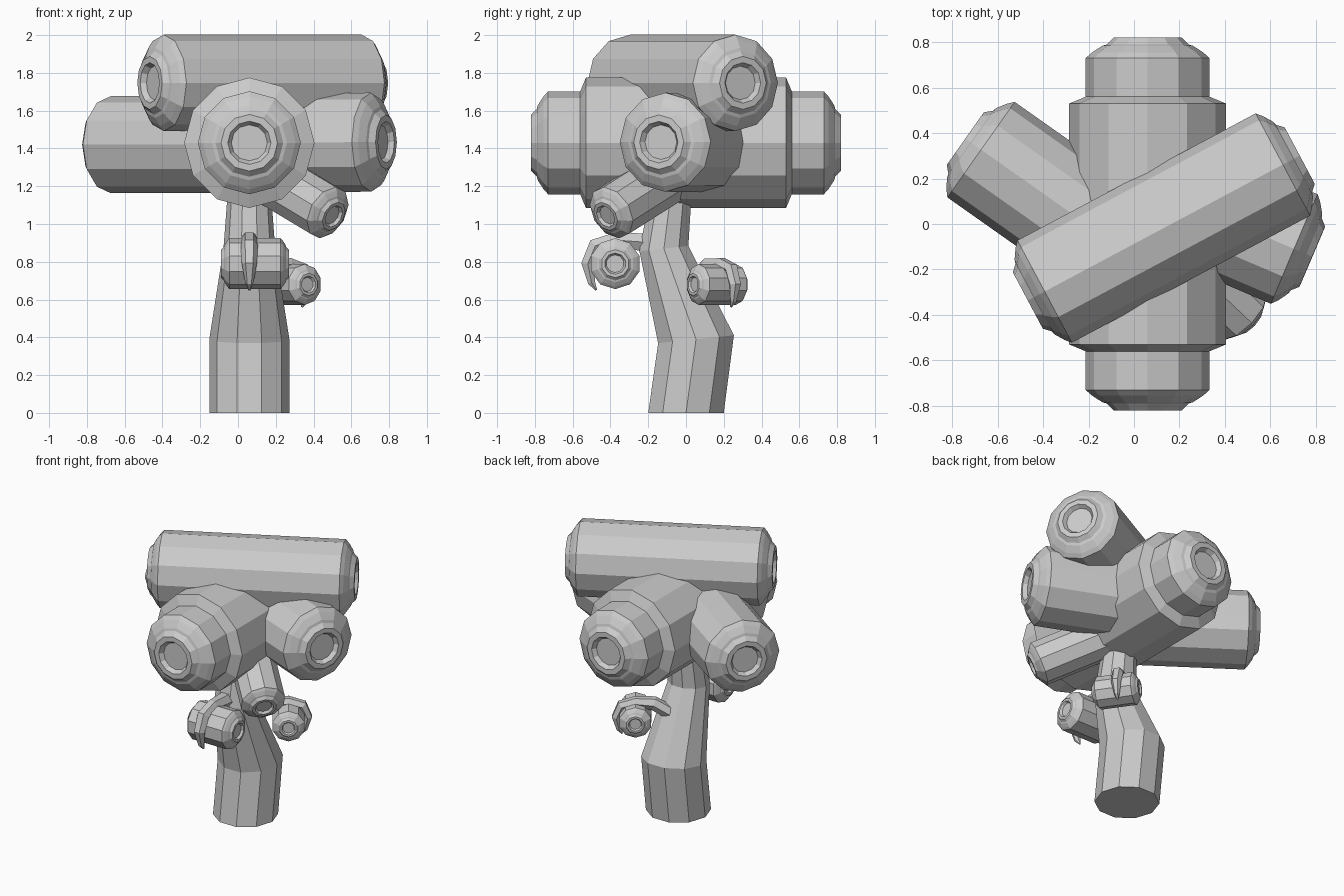
import bpy, bmesh, math
from mathutils import Vector

if "Cube" in bpy.data.objects:
    bpy.data.objects.remove(bpy.data.objects["Cube"])

# Stepped end cap: (radius, height) as multiples of the branch radius
CAP = [(1, 0), (.9, .09), (.73, .2), (.66, .22), (.55, .33), (.42, .33), (.35, .22), (0, .22)]


def loft(name, rings):
    """Skin a list of closed rings (equal point counts) and close both ends."""
    bm = bmesh.new()
    loops = [[bm.verts.new(p) for p in r] for r in rings]
    n = len(loops[0])
    for a, b in zip(loops, loops[1:]):
        for i in range(n):
            j = (i + 1) % n
            bm.faces.new((a[i], a[j], b[j], b[i]))
    bm.faces.new(loops[0][::-1])
    bm.faces.new(loops[-1])
    bmesh.ops.remove_doubles(bm, verts=bm.verts, dist=1e-5)
    bmesh.ops.recalc_face_normals(bm, faces=bm.faces)
    me = bpy.data.meshes.new(name)
    bm.to_mesh(me)
    bm.free()
    ob = bpy.data.objects.new(name, me)
    bpy.context.collection.objects.link(ob)
    return ob


def ring(c, u, v, r, n):
    return [c + (u * math.cos(2 * math.pi * i / n) + v * math.sin(2 * math.pi * i / n)) * r
            for i in range(n)]


def log(name, a, b, r, n=12, both=True, shoulder=False):
    """Cut log from a to b, with a stepped cap on the b end (and on a when both)."""
    a, b = Vector(a), Vector(b)
    d = (b - a).normalized()
    side = d.cross(Vector((0, 0, 1))).normalized()
    up = side.cross(d)
    length = (b - a).length
    k = .79 * r if shoulder else r
    cap = [(q * k, h * k) for q, h in CAP]
    if shoulder:
        cap = [(r, -.2), (k, -.17)] + cap
    prof = [(q, length + h) for q, h in cap]
    start = [(q, -h) for q, h in reversed(cap)] if both else [(0, 0), (r, 0)]
    return loft(name, [ring(a + d * h, up, side, max(q, 1e-6), n) for q, h in start + prof])


def tube(name, pts, radii, n, u):
    """Tube through pts; u is the fixed cross-section direction."""
    pts = [Vector(p) for p in pts]
    rings = []
    for i, p in enumerate(pts):
        before = (p - pts[max(i - 1, 0)]).normalized()
        after = (pts[min(i + 1, len(pts) - 1)] - p).normalized()
        t = (before + after).normalized()
        rings.append(ring(p, u, t.cross(u).normalized(), radii[i], n))
    return loft(name, rings)


# Crooked tapering trunk
trunk_pts = [(.06, 0, 0), (.06, .053, .39), (.06, -.117, .87), (.06, -.08, 1.16), (.06, -.08, 1.3)]
trunk = tube("trunk", trunk_pts, [.212, .212, .137, .115, .11], 10, Vector((1, 0, 0)))
for v in trunk.data.vertices:
    if v.co.z < .1:
        v.co.z = 0

# Large logs of the crown
log("main_log", (.06, -.73, 1.43), (.06, .73, 1.43), .345, shoulder=True)
log("upper_log", (-.393, -.297, 1.747), (.655, .2615, 1.747), .255)
log("left_log", (.06, -.19, 1.42), (-.673, .327, 1.42), .257, both=False)
log("right_log", (.06, .165, 1.43), (.705, -.11, 1.433), .262, both=False)
log("lower_log", (.1, -.04, 1.285), (.475, -.395, 1.06), .148, 10, both=False)

# Small twig bundles: a short log held by a hooked twig growing from the trunk
HOOK = [(-.26, .04, .055), (-.14, .115, .055), (.0, .125, .045), (.105, .095, .045),
        (.145, 0, .04), (.125, -.1, .022), (.1, -.14, .006)]
for side, c, axis, r, half, s in (
        ("front", (.09, -.375, .79), (1, 0, 0), .135, .135, 1),
        ("back", (.285, .165, .68), (.57, -.82, 0), .108, .12, .85)):
    c, n = Vector(c), Vector(axis).normalized()
    out = n.cross(Vector((0, 0, 1)))
    if out.dot(c - Vector((.06, -.07, c.z))) < 0:
        out = -out
    log(side + "_twig_log", c - n * half, c + n * half, r, 10)
    hc = c - n * .03
    tube(side + "_twig_hook", [hc + out * t * s + Vector((0, 0, z * s)) for t, z, _ in HOOK],
         [w * s for _, _, w in HOOK], 6, n)
